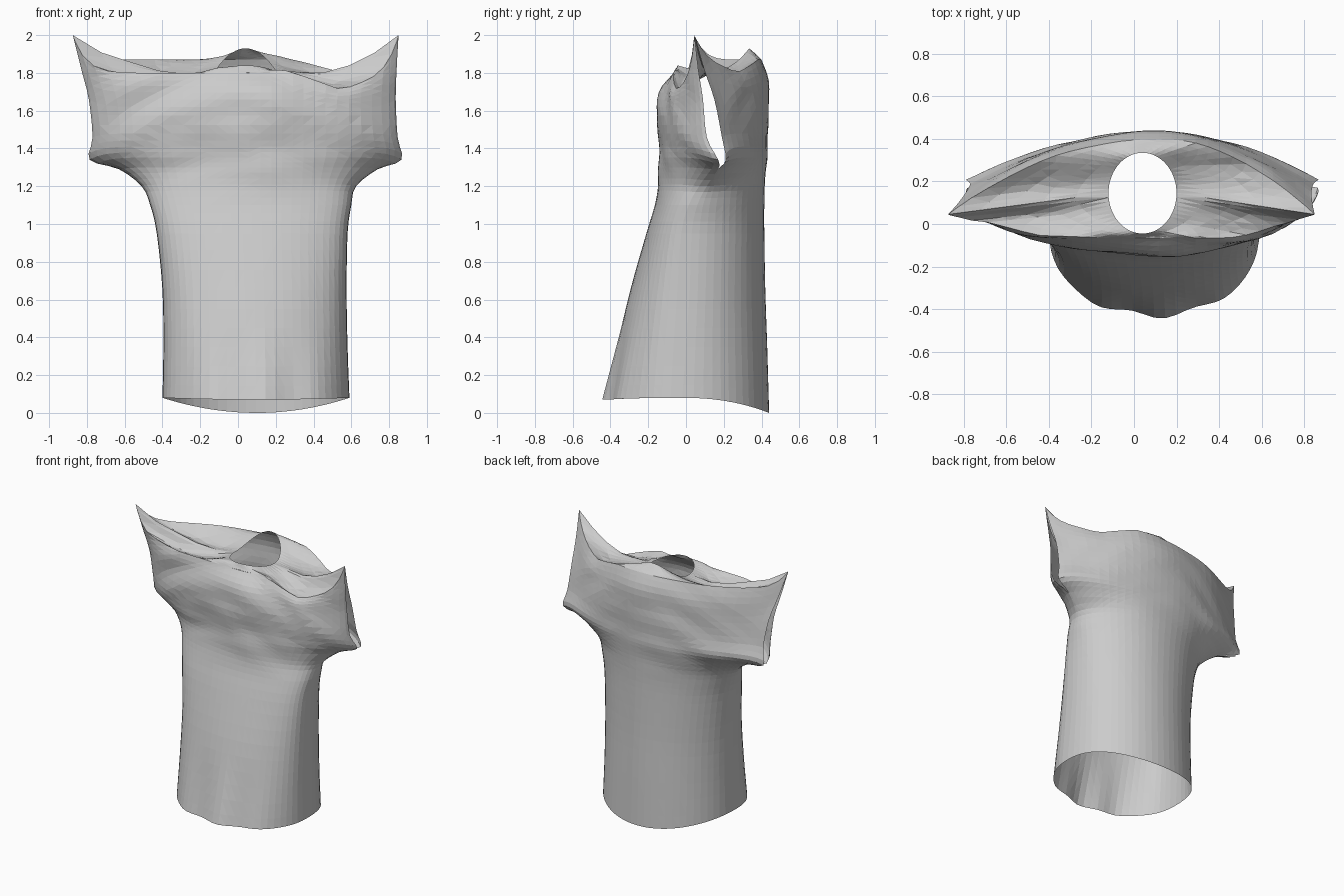
import bpy, bmesh
from math import sin, cos, pi
from mathutils import Vector, noise

cube = bpy.data.objects.get("Cube")
if cube:
    bpy.data.objects.remove(cube)

N = 30       # columns per sheet
STEPS = 3    # rings between two key rings
CREST = 0.1  # x of the fullest point of chest and back

# Key rings: front z, back z, side z, right x, left x, side y, front y, back y,
# front taper, back taper, arm gap
KEYS = [Vector(k) for k in [
    (0.07, 0.0, 0.08, -0.40, 0.59, -0.02, -0.43, 0.44, 0.42, 0.45, 0),
    (0.35, 0.35, 0.35, -0.395, 0.58, 0.0, -0.365, 0.43, 0.38, 0.48, 0),
    (0.65, 0.65, 0.65, -0.40, 0.575, 0.02, -0.295, 0.42, 0.35, 0.5, 0),
    (0.95, 0.95, 0.95, -0.43, 0.58, 0.03, -0.21, 0.415, 0.33, 0.5, 0),
    (1.1, 1.1, 1.1, -0.465, 0.60, 0.06, -0.165, 0.415, 0.36, 0.55, 0),
    (1.21, 1.21, 1.2, -0.51, 0.625, 0.11, -0.145, 0.42, 0.42, 0.65, 0),
    (1.3, 1.3, 1.29, -0.63, 0.74, 0.17, -0.14, 0.425, 0.55, 0.85, 0),
    (1.38, 1.38, 1.34, -0.785, 0.865, 0.19, -0.14, 0.43, 0.65, 1.0, 0.04),
    (1.48, 1.48, 1.46, -0.77, 0.845, 0.15, -0.145, 0.435, 0.65, 1.05, 0.08),
    (1.62, 1.62, 1.66, -0.79, 0.835, 0.12, -0.14, 0.44, 0.75, 1.05, 0.06),
    (1.73, 1.76, 1.82, -0.83, 0.84, 0.08, -0.125, 0.435, 0.9, 1.0, 0.03),
    (1.80, 1.87, 2.0, -0.875, 0.85, 0.045, -0.08, 0.40, 1.0, 1.0, 0)]]


def spline(i, t):
    """Smooth blend between key rings i and i + 1."""
    a, b = KEYS[max(i - 1, 0)], KEYS[i]
    c, d = KEYS[i + 1], KEYS[min(i + 2, len(KEYS) - 1)]
    return b + (c - a) * (t / 2) + (a * 2 - b * 5 + c * 4 - d) * (t * t / 2) \
        + (b * 3 - a - c * 3 + d) * (t ** 3 / 2)


def sheet(key, back):
    """One half ring, from the right arm to the left arm."""
    zf, zb, zs, xr, xl, ys, yf, yb, taper_f, taper_b, gap = key
    # the trunk keeps its width, only the outer columns reach into the sleeves
    trunk_r, trunk_l = max(xr, -0.5), min(xl, 0.62)
    pts = []
    for j in range(N + 1):
        c = cos(pi * j / N)
        x = (trunk_r + trunk_l) / 2 - (trunk_l - trunk_r) / 2 * c
        x += (xr - trunk_r if c > 0 else xl - trunk_l) * abs(c) ** 5
        w = min(1, (x - CREST) / ((xr if x < CREST else xl) - CREST))
        s = 0 if j in (0, N) else max(0, 1 - w * w)
        side = ys + max(gap, 0) / 2 * (1 if back else -1)
        y = side + ((yb if back else yf) - side) * s ** (taper_b if back else taper_f)
        zc = zb if back else zf
        z = zc + (zs - zc) * w ** (2 if zs < 1 else 14)
        # hem ripples, slumped left shoulder and drape wrinkles
        if not back:
            y += 0.018 * sin(x * 20 + 2) * s * max(0, 1 - z / 0.5)
        if z > 1.6:
            z -= (0.05 if back else 0.09) * max(0, 1 - abs(x - 0.55) / 0.25) * (z - 1.6) / 0.2
        fold = max(0, min(1, (z - 1.1) / 0.3)) * s ** 0.5
        y += (0.012 if back else 0.025) * fold * noise.noise((x * 3, 5 * back, z * 7 + x * x * 4))
        pts.append(Vector((x, y, z)))
    return pts


def neck(back):
    """Half of the neck opening."""
    pts = []
    for j in range(N + 1):
        c, s = cos(pi * j / N), sin(pi * j / N)
        rise = 0.12 if back else 0.03
        pts.append(Vector((0.04 - 0.16 * c, 0.145 + (0.19 if back else -0.19) * s,
                           1.81 + rise * s * s)))
    return pts


def shoulder(ridge, rim, t):
    """Half ring of the sagging cloth between ridge and neck."""
    pts = []
    for j, (a, b) in enumerate(zip(ridge, rim)):
        p = a.lerp(b, t)
        p.z -= 0.32 * t * (1 - t) * cos(pi * j / N) ** 4
        p.z += 0.025 * noise.noise(p * 5) * t * (1 - t) * 4
        pts.append(p)
    return pts


keys = [spline(i, k / STEPS) for i in range(len(KEYS) - 1) for k in range(STEPS)] + [KEYS[-1]]

# Front and back cloth, each running up to the shoulder and in to the neck
bm = bmesh.new()
for back in (False, True):
    rings = [sheet(k, back) for k in keys]
    ridge, rim = rings[-1], neck(back)
    rings += [shoulder(ridge, rim, t) for t in (0.2, 0.4, 0.6, 0.8, 1)]
    grid = [[bm.verts.new(p) for p in ring] for ring in rings]
    for low, high in zip(grid, grid[1:]):
        for j in range(N):
            quad = [low[j], low[j + 1], high[j + 1], high[j]]
            bm.faces.new(quad[::-1] if back else quad)

# Sew the side seams; the arm openings stay apart
bmesh.ops.remove_doubles(bm, verts=bm.verts, dist=0.002)
bmesh.ops.triangulate(bm, faces=bm.faces)
low = min(v.co.z for v in bm.verts)
bmesh.ops.translate(bm, verts=bm.verts, vec=(0, 0, -low))

mesh = bpy.data.meshes.new("draped_shirt")
bm.to_mesh(mesh)
bm.free()
shirt = bpy.data.objects.new("draped_shirt", mesh)
bpy.context.collection.objects.link(shirt)

# Plain grey cloth
cloth = bpy.data.materials.new("grey_cloth")
cloth.use_nodes = True
color = (0.6, 0.6, 0.6, 1)
cloth.diffuse_color = color
cloth.node_tree.nodes["Principled BSDF"].inputs["Base Color"].default_value = color
mesh.materials.append(cloth)
